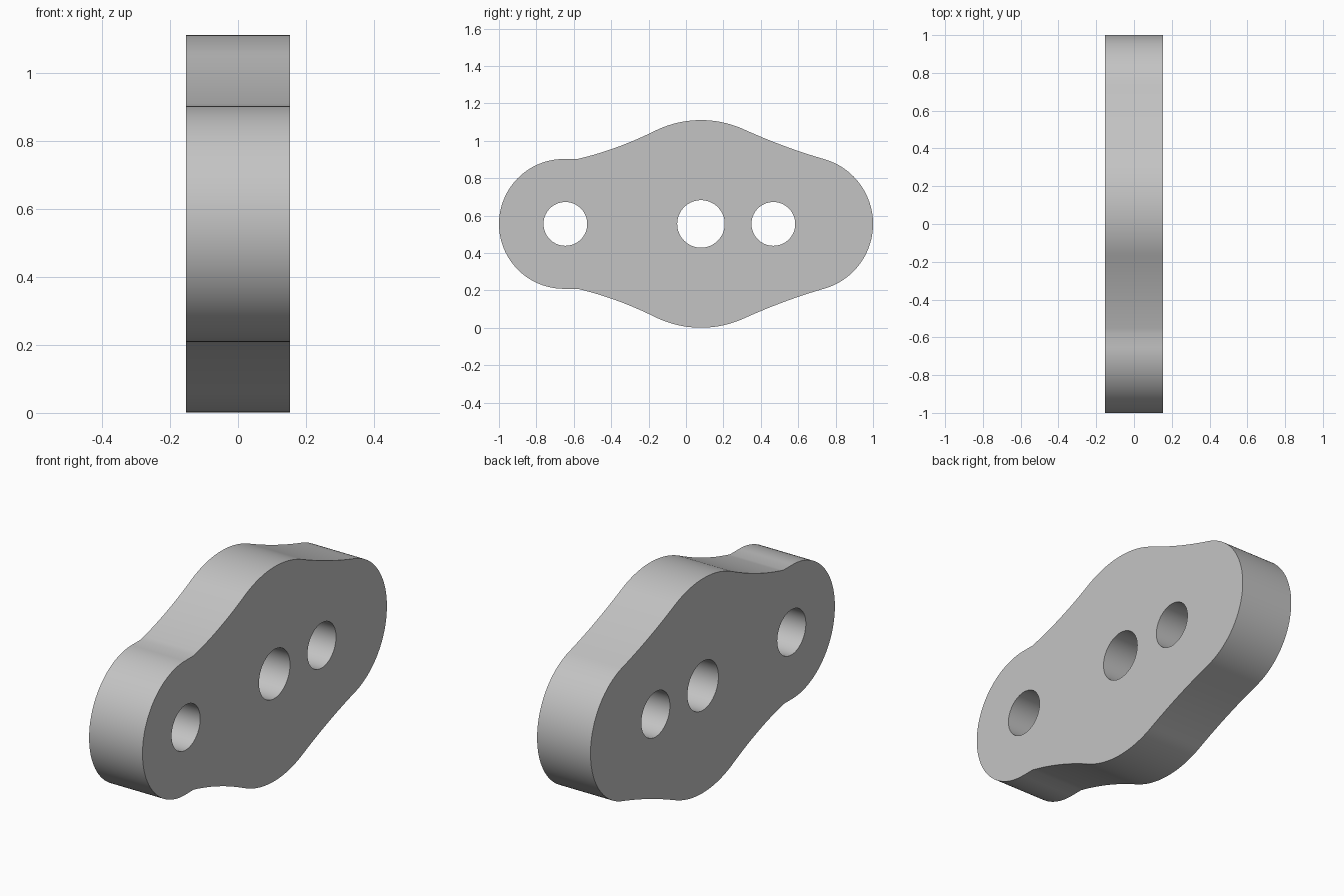
import bpy, bmesh
from math import sin, cos, pi, asin, acos
from mathutils import Vector

if "Cube" in bpy.data.objects:
    bpy.data.objects.remove(bpy.data.objects["Cube"], do_unlink=True)

HALF = 0.153      # half thickness along x
MID = 0.556       # height of the hole axis
LOBE_Y, LOBE_R = 0.08, 0.555


def arc(cy, r, a0, a1, n):
    """Points (y, height above axis) on a circle, both ends included."""
    return [Vector((cy + r * cos(a0 + (a1 - a0) * i / n),
                    r * sin(a0 + (a1 - a0) * i / n))) for i in range(n + 1)]


def flank(p, c, q, n=14):
    """Inner points of a shallow concave curve from p to q."""
    return [p * (1 - t) ** 2 + c * 2 * t * (1 - t) + q * t * t
            for t in (i / n for i in range(1, n))]


# Upper half of the outline: front end, flank, centre lobe, flank, back end
front = arc(-0.653, 0.347, pi, pi / 2, 28) + [Vector((-0.58, 0.347))]
lobe = arc(LOBE_Y, LOBE_R, pi / 2 + asin(0.25 / LOBE_R),
           pi / 2 - asin(0.23 / LOBE_R), 28)
back = arc(0.64, 0.36, acos(0.1 / 0.36), 0, 28)
upper = (front
         + flank(front[-1], Vector((-0.375, 0.395)), lobe[0])
         + lobe
         + flank(lobe[-1], Vector((0.525, 0.408)), back[0])
         + back)
lower = [Vector((p.x, -p.y)) for p in reversed(upper[1:-1])]

# Three round through holes
holes = [arc(y, r, 0, 2 * pi, 64)[:-1]
         for y, r in ((-0.645, 0.117), (LOBE_Y, 0.127), (0.467, 0.117))]

# Fill the profile and give it thickness
bm = bmesh.new()
for loop in [upper + lower] + holes:
    vs = [bm.verts.new((-HALF, p.x, MID + p.y)) for p in loop]
    for a, b in zip(vs, vs[1:] + vs[:1]):
        bm.edges.new((a, b))
bmesh.ops.triangle_fill(bm, use_beauty=True, use_dissolve=False,
                        edges=bm.edges[:], normal=(-1, 0, 0))
extruded = bmesh.ops.extrude_face_region(bm, geom=bm.faces[:],
                                         use_keep_orig=True)
bmesh.ops.translate(bm, vec=(2 * HALF, 0, 0),
                    verts=[g for g in extruded["geom"]
                           if isinstance(g, bmesh.types.BMVert)])
bmesh.ops.recalc_face_normals(bm, faces=bm.faces[:])

mesh = bpy.data.meshes.new("link_plate")
bm.to_mesh(mesh)
bm.free()
plate = bpy.data.objects.new("link_plate", mesh)
bpy.context.collection.objects.link(plate)

# Plain grey
grey = bpy.data.materials.new("plain_grey")
grey.use_nodes = True
colour = (0.55, 0.55, 0.55, 1)
grey.diffuse_color = colour
grey.node_tree.nodes["Principled BSDF"].inputs["Base Color"].default_value = colour
mesh.materials.append(grey)

# Smooth rim and bores, sharp face edges
bpy.ops.object.select_all(action='DESELECT')
plate.select_set(True)
bpy.context.view_layer.objects.active = plate
bpy.ops.object.shade_smooth_by_angle(angle=pi / 6)
